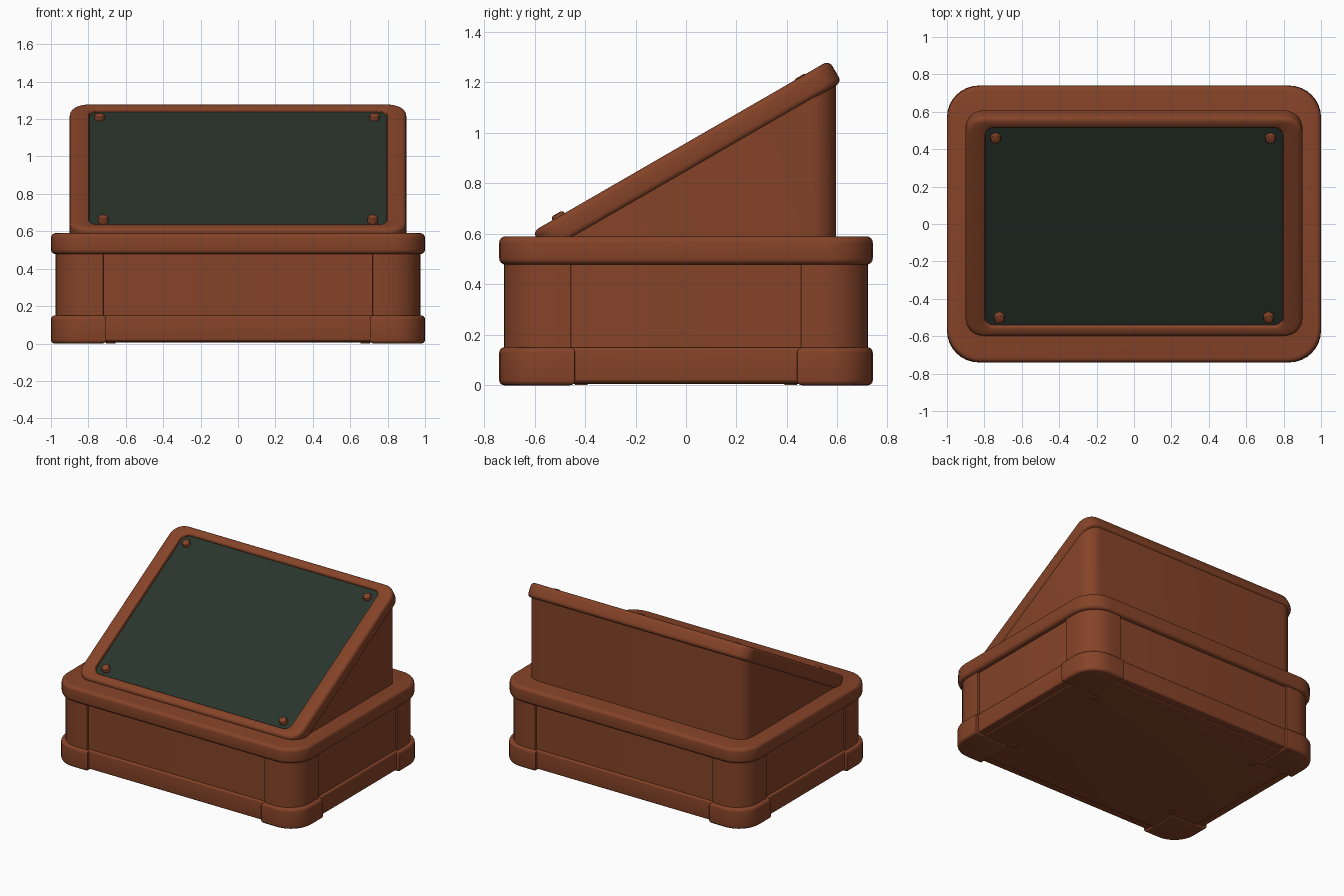
import bpy, bmesh, math
from mathutils import Matrix, Vector

if "Cube" in bpy.data.objects:
    bpy.data.objects.remove(bpy.data.objects["Cube"])


def material(name, rgb):
    m = bpy.data.materials.new(name)
    m.diffuse_color = (*rgb, 1)
    m.use_nodes = True
    m.node_tree.nodes["Principled BSDF"].inputs["Base Color"].default_value = m.diffuse_color
    return m


BROWN = material("reddish brown", (0.235, 0.056, 0.021))
GREEN = material("dark green", (0.022, 0.036, 0.025))


def loop_points(rect, radii, inset, minr, seg=8):
    """Rounded rectangle outline; radii run from the (+,+) corner anticlockwise."""
    ix, iy = inset if isinstance(inset, tuple) else (inset, inset)
    x0, x1, y0, y1 = rect[0] + ix, rect[1] - ix, rect[2] + iy, rect[3] - iy
    pts = []
    for k, (x, y, sx, sy) in enumerate(((x1, y1, 1, 1), (x0, y1, -1, 1), (x0, y0, -1, -1), (x1, y0, 1, -1))):
        r = max(radii[k] - ix, minr)
        for i in range(seg + 1):
            a = math.pi / 2 * (k + i / seg)
            pts.append((x - sx * r + r * math.cos(a), y - sy * r + r * math.sin(a)))
    return pts


def loft(name, rect, radii, profile, mat, minr=0.004, matrix=None, cut=None):
    """Stack rounded outlines given as (inset, z) and close both ends."""
    bm = bmesh.new()
    loops = [[bm.verts.new((x, y, z)) for x, y in loop_points(rect, radii, ins, minr)] for ins, z in profile]
    n = len(loops[0])
    for a, b in zip(loops, loops[1:]):
        for i in range(n):
            j = (i + 1) % n
            bm.faces.new((a[i], a[j], b[j], b[i]))
    bm.faces.new(loops[0][::-1])
    bm.faces.new(loops[-1])
    if cut:
        res = bmesh.ops.bisect_plane(bm, geom=bm.verts[:] + bm.edges[:] + bm.faces[:],
                                     plane_co=cut[0], plane_no=cut[1], clear_outer=True)
        bmesh.ops.holes_fill(bm, edges=[e for e in bm.edges if e.is_boundary])
    bmesh.ops.recalc_face_normals(bm, faces=bm.faces)
    if matrix:
        bm.transform(matrix)
    me = bpy.data.meshes.new(name)
    bm.to_mesh(me)
    bm.free()
    me.materials.append(mat)
    ob = bpy.data.objects.new(name, me)
    bpy.context.collection.objects.link(ob)
    bpy.ops.object.select_all(action='DESELECT')
    ob.select_set(True)
    bpy.context.view_layer.objects.active = ob
    bpy.ops.object.shade_smooth_by_angle(angle=math.radians(35))
    return ob


def rounded(z0, z1, b, seg=4):
    """Side profile with rounded bottom and top edges."""
    low = [(b - b * math.sin(math.pi / 2 * i / seg), z0 + b - b * math.cos(math.pi / 2 * i / seg)) for i in range(seg + 1)]
    return low + [(ins, z0 + z1 - z) for ins, z in reversed(low)]


def box(x, y):
    return (-x, x, -y, y)


# base: bottom plate, skirt, side panels and rim
loft("bottom_plate", box(0.92, 0.66), [0.13] * 4, rounded(0.006, 0.05, 0.006), BROWN)
loft("skirt", box(0.98, 0.72), [0.17] * 4, rounded(0.012, 0.15, 0.012), BROWN)
loft("side_panels", box(0.96, 0.705), [0.16] * 4, [(0, 0.1), (0, 0.52)], BROWN)
loft("rim", box(1.0, 0.74), [0.18] * 4, rounded(0.478, 0.59, 0.025), BROWN)

# corner posts, feet and bottom screws
for k, (sx, sy) in enumerate(((1, 1), (-1, 1), (-1, -1), (1, -1))):
    def corner(xa, xb, ya, yb):
        xs, ys = sorted((sx * xa, sx * xb)), sorted((sy * ya, sy * yb))
        return (*xs, *ys)
    radii = [0.004] * 4
    radii[k] = 0.17
    loft(f"corner_post_{k}", corner(0.72, 0.975, 0.455, 0.722), radii, [(0, 0.1), (0, 0.52)], BROWN)
    loft(f"corner_foot_{k}", corner(0.705, 1.0, 0.44, 0.74), radii, rounded(0, 0.15, 0.02), BROWN)
    loft(f"bottom_screw_{k}", corner(0.655, 0.705, 0.39, 0.44), [0.025] * 4, [(0, 0.001), (0, 0.03)], BROWN)

# sloping desk: matrix puts local z = 0 on the frame's top surface
SLOPE = Matrix.Translation((0, -0.02, 0.948)) @ Matrix.Rotation(math.radians(30), 4, 'X')
normal = (SLOPE.to_3x3() @ Vector((0, 0, 1))).normalized()
loft("wedge_body", box(0.888, 0.595), [0.1] * 4, [(0, 0.57), (0, 1.4)], BROWN,
     cut=(SLOPE @ Vector((0, 0, -0.085)), normal))
loft("sloping_frame", box(0.9, 0.678), [0.1] * 4,
     rounded(-0.1, 0, 0.025) + [((0.095, 0.055), 0), ((0.102, 0.061), -0.004), ((0.105, 0.066), -0.012),
                                ((0.105, 0.066), -0.03)], BROWN, minr=0.05, matrix=SLOPE)
loft("writing_panel", box(0.797, 0.614), [0.05] * 4, [(0, -0.029), (0, -0.02)], GREEN, matrix=SLOPE)

# panel screws
for i, (x, y, top) in enumerate(((0.73, 0.545, 0.004), (-0.74, 0.545, 0.004), (0.72, -0.56, 0.014), (-0.72, -0.56, 0.014))):
    r = 0.028
    loft(f"panel_screw_{i}", (x - r, x + r, y - r, y + r), [r] * 4,
         [(0, -0.025), (0, top - 0.01), (0.004, top - 0.003), (0.011, top)], BROWN, matrix=SLOPE)
